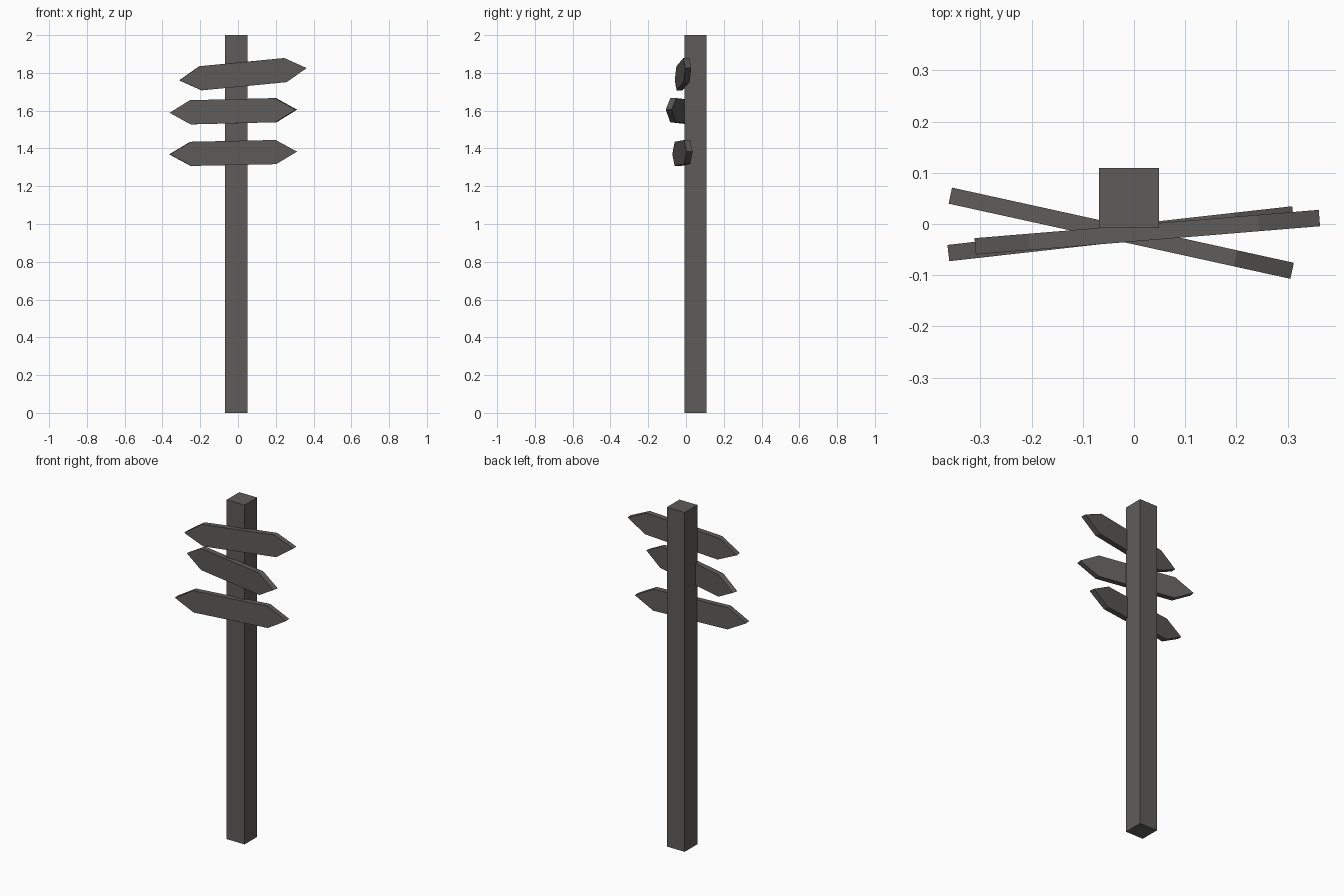
import bpy
import bmesh
from math import radians

cube = bpy.data.objects.get("Cube")
if cube:
    bpy.data.objects.remove(cube, do_unlink=True)

COLOUR = (0.113, 0.108, 0.104, 1)
wood = bpy.data.materials.new("dark grey wood")
wood.use_nodes = True
wood.diffuse_color = COLOUR
bsdf = wood.node_tree.nodes["Principled BSDF"]
bsdf.inputs["Base Color"].default_value = COLOUR
bsdf.inputs["Roughness"].default_value = 0.9


def extrude_profile(name, points, direction):
    """Make a flat-shaded solid by extruding a closed outline."""
    bm = bmesh.new()
    face = bm.faces.new([bm.verts.new(p) for p in points])
    ext = bmesh.ops.extrude_face_region(bm, geom=[face])
    moved = [v for v in ext["geom"] if isinstance(v, bmesh.types.BMVert)]
    bmesh.ops.translate(bm, verts=moved, vec=direction)
    bmesh.ops.recalc_face_normals(bm, faces=bm.faces)
    mesh = bpy.data.meshes.new(name)
    bm.to_mesh(mesh)
    bm.free()
    mesh.materials.append(wood)
    obj = bpy.data.objects.new(name, mesh)
    bpy.context.collection.objects.link(obj)
    return obj


def sign_board(name, centre, yaw, tilt, tip=0.339, shoulder=0.226):
    """Plank pointed at both ends, turned about the post and tilted."""
    half_height, thickness = 0.064, 0.032
    outline = [(-tip, 0), (-shoulder, -half_height), (shoulder, -half_height),
               (tip, 0), (shoulder, half_height), (-shoulder, half_height)]
    board = extrude_profile(name, [(x, -thickness / 2, z) for x, z in outline],
                            (0, thickness, 0))
    board.location = centre
    board.rotation_euler = (0, radians(-tilt), radians(yaw))


# Square post
left, right, front, back = -0.068, 0.049, -0.008, 0.109
extrude_profile("post", [(left, front, 0), (right, front, 0),
                         (right, back, 0), (left, back, 0)], (0, 0, 2))

# Direction boards
sign_board("top_board", (0.026, -0.016, 1.793), 4.7, 5.5)
sign_board("middle_board", (-0.025, -0.018, 1.597), -12.4, 1.4, 0.342, 0.230)
sign_board("bottom_board", (-0.026, -0.019, 1.376), 6.4, 1.2)
